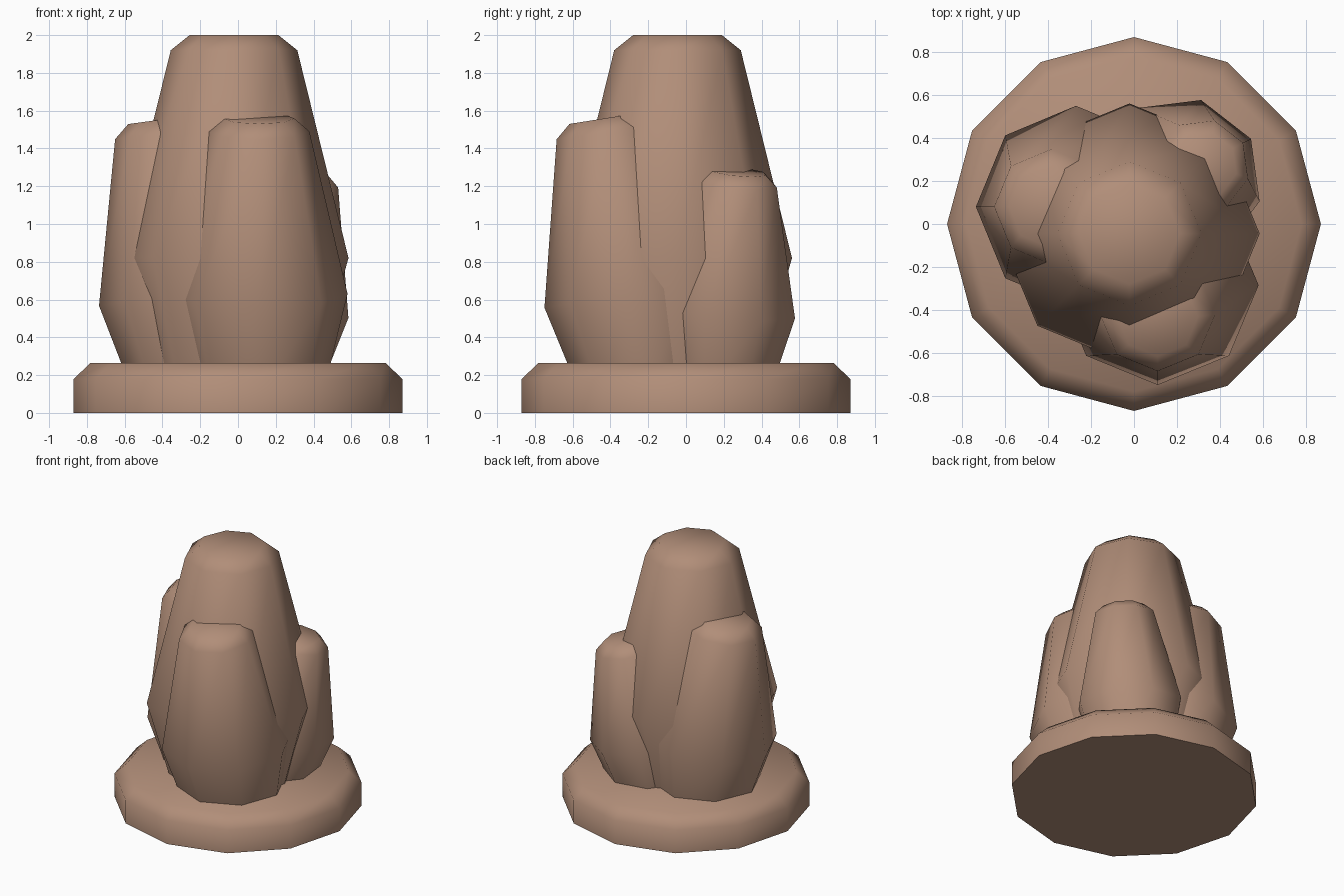
import bpy, bmesh, math
from mathutils import Matrix, Vector

if "Cube" in bpy.data.objects:
    bpy.data.objects.remove(bpy.data.objects["Cube"], do_unlink=True)

stone = bpy.data.materials.new("warm_brown_stone")
stone.use_nodes = True
colour = (0.44, 0.27, 0.19, 1)
stone.diffuse_color = colour
stone.node_tree.nodes["Principled BSDF"].inputs["Base Color"].default_value = colour


def lathe(name, profile, sides, place=Matrix(), roll=0):
    """Capped solid from (radius, height) rings, placed by a matrix."""
    bm = bmesh.new()
    rings = []
    for r, z in profile:
        angles = [roll + math.tau * i / sides for i in range(sides)]
        rings.append([bm.verts.new(place @ Vector((r * math.cos(a), r * math.sin(a), z)))
                      for a in angles])
    for low, high in zip(rings, rings[1:]):
        for i in range(sides):
            j = (i + 1) % sides
            bm.faces.new((low[i], low[j], high[j], high[i]))
    bm.faces.new(rings[0][::-1])
    bm.faces.new(rings[-1])
    mesh = bpy.data.meshes.new(name)
    bm.to_mesh(mesh)
    bm.free()
    mesh.materials.append(stone)
    obj = bpy.data.objects.new(name, mesh)
    bpy.context.collection.objects.link(obj)
    bpy.ops.object.select_all(action='DESELECT')
    obj.select_set(True)
    bpy.context.view_layer.objects.active = obj
    bpy.ops.object.shade_smooth_by_angle(angle=math.radians(60))
    return obj


def leaning_crystal(name, waist, shoulder, scale=1, roll=0):
    """Eight-sided crystal leaning along the line from waist to shoulder."""
    waist, shoulder = Vector(waist), Vector(shoulder)
    axis = shoulder - waist
    turn = Vector((0, 0, 1)).rotation_difference(axis).to_matrix().to_4x4()
    length = axis.length
    profile = [(0.35 * scale, -0.5 * scale), (0.47 * scale, 0),
               (0.268 * scale, length), (0.188 * scale, length + 0.07 * scale)]
    return lathe(name, profile, 8, Matrix.Translation(waist) @ turn, roll)


# Round plinth with a chamfered top
lathe("plinth", [(0.87, 0), (0.87, 0.18), (0.78, 0.265)], 12)

# Tall central crystal
lathe("central_crystal", [(0.39, 0.05), (0.606, 0.82), (0.335, 1.92), (0.235, 2)], 8,
      Matrix.Translation((-0.021, -0.045, 0)))

# Three shorter crystals leaning outward around it
leaning_crystal("front_crystal", (0.11, -0.285, 0.63), (0.11, -0.42, 1.49))
leaning_crystal("right_crystal", (-0.27, 0.08, 0.63), (-0.385, 0.08, 1.485))
leaning_crystal("back_left_crystal", (0.216, 0.207, 0.55), (0.32, 0.27, 1.22),
                0.82, math.radians(30))
